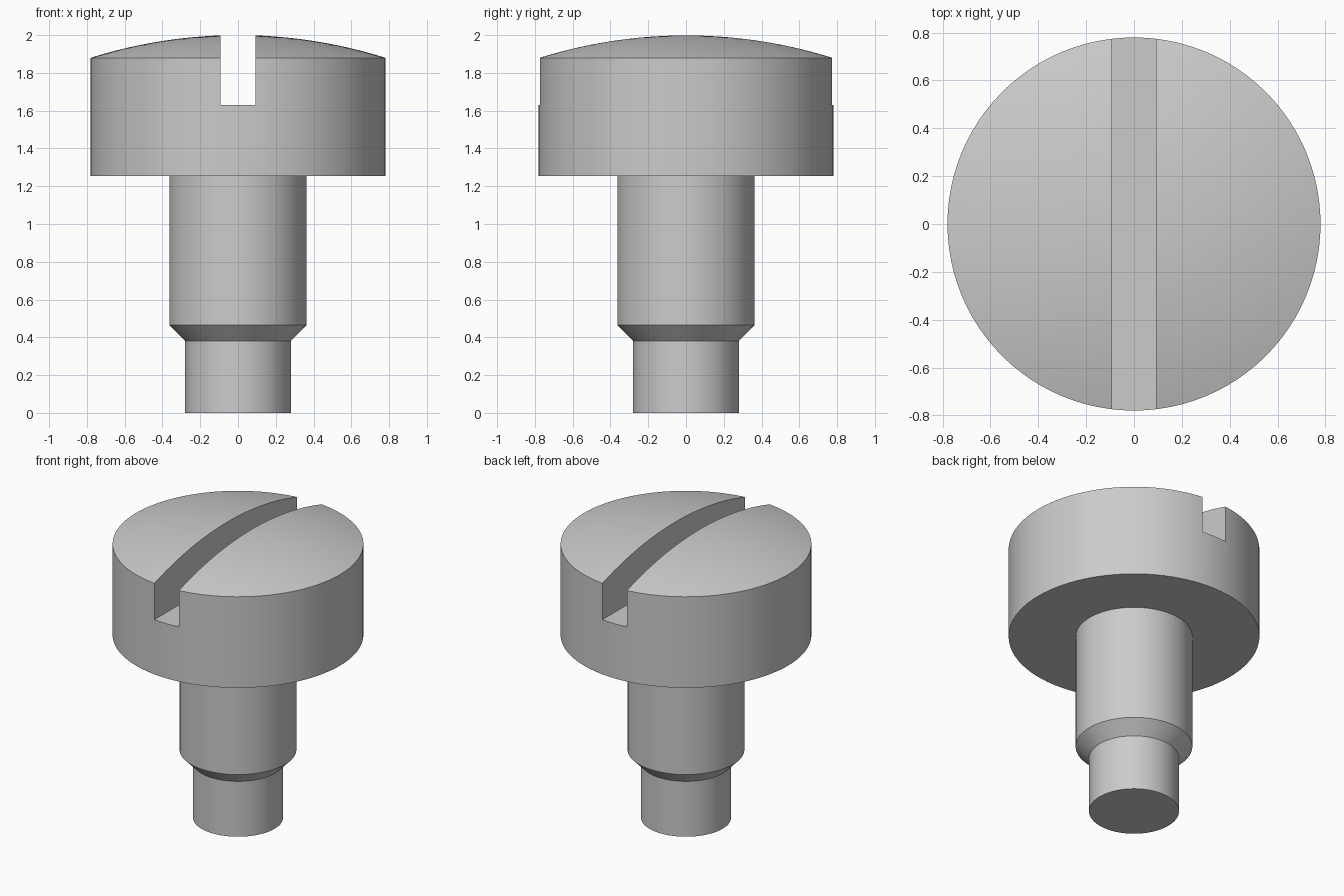
import bpy, bmesh, math
from mathutils import Vector

cube = bpy.data.objects.get("Cube")
if cube:
    bpy.data.objects.remove(cube, do_unlink=True)

SEGMENTS = 96
HEAD_R, RIM_Z, TOP_Z = 0.78, 1.88, 2.0
SLOT_W, SLOT_Z = 0.186, 1.63

steel = bpy.data.materials.new("grey steel")
steel.use_nodes = True
grey = (0.6, 0.6, 0.6, 1)
steel.diffuse_color = grey
steel.node_tree.nodes["Principled BSDF"].inputs["Base Color"].default_value = grey


def make_object(name, bm):
    bmesh.ops.recalc_face_normals(bm, faces=bm.faces)
    mesh = bpy.data.meshes.new(name)
    bm.to_mesh(mesh)
    bm.free()
    mesh.materials.append(steel)
    obj = bpy.data.objects.new(name, mesh)
    bpy.context.collection.objects.link(obj)
    return obj


def lathe(name, profile):
    """Revolve a list of (radius, height) points around z."""
    bm = bmesh.new()
    verts = [bm.verts.new((r, 0, z)) for r, z in profile]
    edges = [bm.edges.new(pair) for pair in zip(verts, verts[1:])]
    bmesh.ops.spin(bm, geom=verts + edges, cent=(0, 0, 0), axis=(0, 0, 1),
                   angle=math.tau, steps=SEGMENTS, use_merge=False)
    bmesh.ops.remove_doubles(bm, verts=bm.verts, dist=1e-4)
    return make_object(name, bm)


# Stepped shank, chamfer and head with a spherical crown
profile = [(0, 0), (0.28, 0), (0.28, 0.38), (0.363, 0.465),
           (0.363, 1.255), (HEAD_R, 1.255), (HEAD_R, RIM_Z)]
rise = TOP_Z - RIM_Z
dome_r = (HEAD_R ** 2 + rise ** 2) / (2 * rise)
rim_angle = math.asin(HEAD_R / dome_r)
STEPS = 12
for i in range(STEPS - 1, -1, -1):
    a = rim_angle * i / STEPS
    profile.append((dome_r * math.sin(a), TOP_Z - dome_r * (1 - math.cos(a))))
screw = lathe("slotted_screw", profile)

# Driver slot cut across the head from front to back
bm = bmesh.new()
bmesh.ops.create_cube(bm, size=1)
bmesh.ops.scale(bm, vec=Vector((SLOT_W, 2, 1)), verts=bm.verts)
bmesh.ops.translate(bm, vec=Vector((0, 0, SLOT_Z + 0.5)), verts=bm.verts)
cutter = make_object("slot_cutter", bm)
cutter.hide_render = True

cut = screw.modifiers.new("Slot", 'BOOLEAN')
cut.operation = 'DIFFERENCE'
cut.solver = 'EXACT'
cut.object = cutter

bpy.ops.object.select_all(action='DESELECT')
screw.select_set(True)
bpy.context.view_layer.objects.active = screw
bpy.ops.object.modifier_apply(modifier=cut.name)
bpy.data.objects.remove(cutter, do_unlink=True)

# Round walls and crown smooth, rims and slot edges sharp
bpy.ops.object.shade_smooth_by_angle(angle=math.radians(8))
